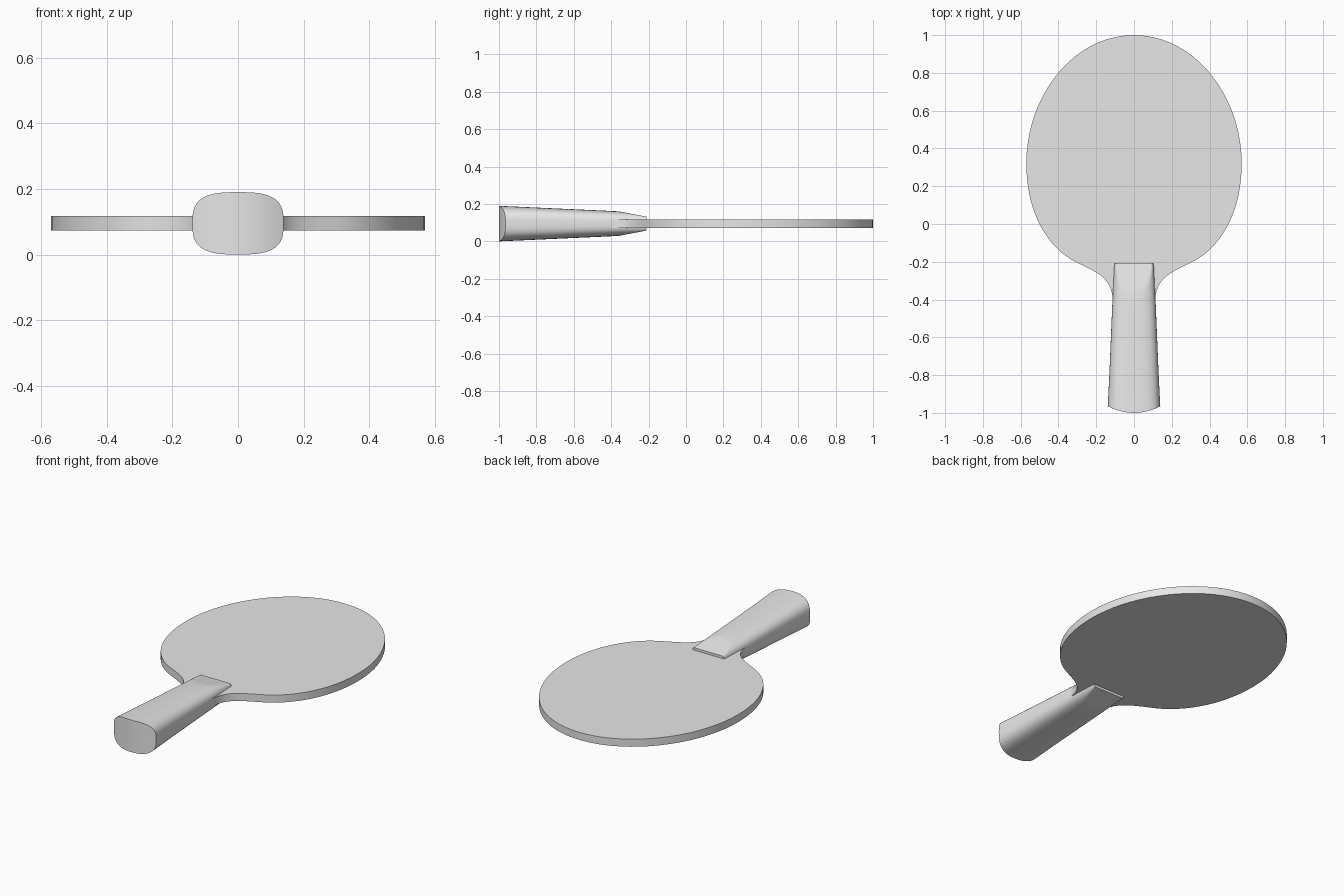
import bpy, bmesh, math
from mathutils import Vector
from mathutils.geometry import interpolate_bezier

cube = bpy.data.objects.get("Cube")
if cube:
    bpy.data.objects.remove(cube, do_unlink=True)

grey = bpy.data.materials.new("plain_grey")
grey.use_nodes = True
grey.diffuse_color = (0.8, 0.8, 0.8, 1)
grey.node_tree.nodes["Principled BSDF"].inputs["Base Color"].default_value = (0.8, 0.8, 0.8, 1)

MID_Z = 0.095


def finish(bm, name):
    bmesh.ops.recalc_face_normals(bm, faces=bm.faces)
    mesh = bpy.data.meshes.new(name)
    bm.to_mesh(mesh)
    bm.free()
    mesh.materials.append(grey)
    obj = bpy.data.objects.new(name, mesh)
    bpy.context.collection.objects.link(obj)
    bpy.ops.object.select_all(action="DESELECT")
    obj.select_set(True)
    bpy.context.view_layer.objects.active = obj
    bpy.ops.object.shade_smooth_by_angle(angle=math.radians(30))
    return obj


# Blade: half outline from curve segments, mirrored and extruded
segments = [
    [(0, 1), (0.32, 1), (0.57, 0.68), (0.57, 0.32)],
    [(0.57, 0.32), (0.57, 0.05), (0.45, -0.13), (0.31, -0.2)],
    [(0.31, -0.2), (0.2, -0.255), (0.12, -0.28), (0.112, -0.4)],
]
half = []
for seg in segments:
    half += interpolate_bezier(*[Vector((x, y, 0)) for x, y in seg], 20)[:-1]
half += [Vector((0.112, -0.4, 0)), Vector((0.1, -0.9, 0))]
outline = half + [Vector((-p.x, p.y, 0)) for p in reversed(half[1:])]

THICK = 0.045
bm = bmesh.new()
base = bm.faces.new([bm.verts.new((p.x, p.y, MID_Z - THICK / 2)) for p in outline])
top = bmesh.ops.extrude_face_region(bm, geom=[base], use_keep_orig=True)
bmesh.ops.translate(bm, vec=(0, 0, THICK),
                    verts=[g for g in top["geom"] if isinstance(g, bmesh.types.BMVert)])
finish(bm, "blade")

# Handle: tapered rounded sections, with a sloping cut above and below the blade
SIDES = 64
START, END = -1.0, -0.21


def power(v, n):
    return math.copysign(abs(v) ** n, v)


def section(bm, y):
    t = (y - START) / (END - START)
    half_x = 0.139 - 0.033 * t
    half_z = 0.095 - 0.036 * t
    limit = 0.037 + (END - y) * 0.19
    ring = []
    for i in range(SIDES):
        a = math.tau * i / SIDES
        u = power(math.cos(a), 0.66)
        z = half_z * power(math.sin(a), 0.66)
        z = max(-limit, min(limit, z))
        bulge = 0.035 * u * u * max(0, 1 - t * 5)
        ring.append(bm.verts.new((half_x * u, y + bulge, MID_Z + z)))
    return ring


bm = bmesh.new()
stations = [START, -0.8, -0.6, -0.45] + [-0.36 + 0.15 * k / 8 for k in range(9)]
rings = [section(bm, y) for y in stations]
for a, b in zip(rings, rings[1:]):
    for i in range(SIDES):
        j = (i + 1) % SIDES
        bm.faces.new((a[i], a[j], b[j], b[i]))
bm.faces.new(rings[-1])

# Bowed butt of the handle, closed with vertical strips
butt = rings[0]
for i in range(SIDES // 2):
    strip = [butt[i], butt[i + 1], butt[-i - 1], butt[-i % SIDES]]
    bm.faces.new(list(dict.fromkeys(strip)))
finish(bm, "handle")
